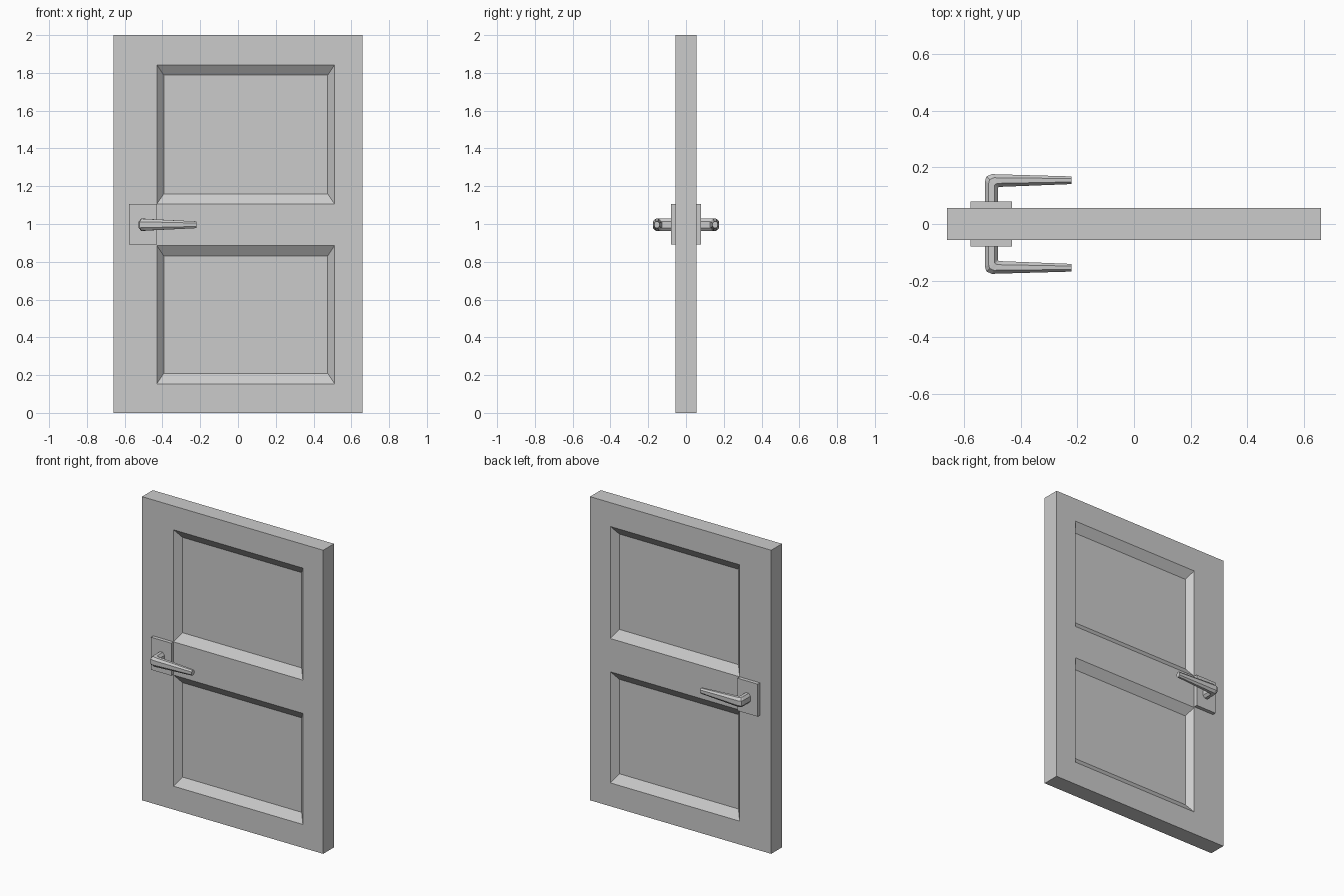
import bpy, bmesh

if "Cube" in bpy.data.objects:
    bpy.data.objects.remove(bpy.data.objects["Cube"])


def finish(name, bm):
    """Turn a bmesh of the front half into an object mirrored to the back."""
    bmesh.ops.remove_doubles(bm, verts=bm.verts, dist=1e-5)
    bmesh.ops.recalc_face_normals(bm, faces=bm.faces)
    mesh = bpy.data.meshes.new(name)
    bm.to_mesh(mesh)
    bm.free()
    ob = bpy.data.objects.new(name, mesh)
    bpy.context.collection.objects.link(ob)
    mod = ob.modifiers.new("both_sides", 'MIRROR')
    mod.use_axis = (False, True, False)
    return ob


def quad(bm, *pts):
    bm.faces.new([bm.verts.new(p) for p in pts])


# Door slab: front face laid out as cells, two of them sunken panels
HALF, DEPTH = 0.056, 0.04
xs = [-0.66, -0.43, 0.512, 0.66]
zs = [0, 0.154, 0.886, 1.105, 1.843, 2]
bm = bmesh.new()
for i in range(len(xs) - 1):
    for j in range(len(zs) - 1):
        x0, x1, z0, z1 = xs[i], xs[i + 1], zs[j], zs[j + 1]
        outer = [(x0, -HALF, z0), (x1, -HALF, z0), (x1, -HALF, z1), (x0, -HALF, z1)]
        if i == 1 and j in (1, 3):
            y, a, b = DEPTH - HALF, 0.037, 0.055
            inner = [(x0 + a, y, z0 + b), (x1 - a, y, z0 + b),
                     (x1 - a, y, z1 - b), (x0 + a, y, z1 - b)]
            quad(bm, *inner)
            for k in range(4):
                n = (k + 1) % 4
                quad(bm, outer[k], outer[n], inner[n], inner[k])
        else:
            quad(bm, *outer)
bmesh.ops.remove_doubles(bm, verts=bm.verts, dist=1e-5)

# Slab edges, run back to the mirror plane (rim only)
rim = [e for e in bm.edges if e.is_boundary]
ext = bmesh.ops.extrude_edge_only(bm, edges=rim)
for v in ext["geom"]:
    if isinstance(v, bmesh.types.BMVert):
        v.co.y = 0
finish("door_slab", bm)

# Handle back plates
bm = bmesh.new()
bmesh.ops.create_cube(bm, size=1)
for v in bm.verts:
    v.co.x = -0.504 + v.co.x * 0.148
    v.co.y = -0.065 + v.co.y * 0.03
    v.co.z = 0.998 + v.co.z * 0.214
finish("handle_plate", bm)

# Lever handles: chamfered section swept round the bend to a slim tip
# (inner x, inner y, outer x, outer y, half height)
sections = [
    (-0.480, -0.070, -0.526, -0.070, 0.032),
    (-0.480, -0.124, -0.526, -0.152, 0.032),
    (-0.480, -0.128, -0.521, -0.168, 0.032),
    (-0.476, -0.131, -0.502, -0.176, 0.031),
    (-0.220, -0.141, -0.220, -0.168, 0.018),
]
shape = [(0, -.5), (.28, -1), (.72, -1), (1, -.5), (1, .5), (.72, 1), (.28, 1), (0, .5)]
bm = bmesh.new()
rings = []
for ix, iy, ox, oy, h in sections:
    rings.append([bm.verts.new((ix + (ox - ix) * t, iy + (oy - iy) * t, 0.996 + h * s))
                  for t, s in shape])
for r, q in zip(rings, rings[1:]):
    for k in range(8):
        n = (k + 1) % 8
        bm.faces.new((r[k], r[n], q[n], q[k]))
bm.faces.new(rings[0])
bm.faces.new(rings[-1])
finish("lever_handle", bm)
